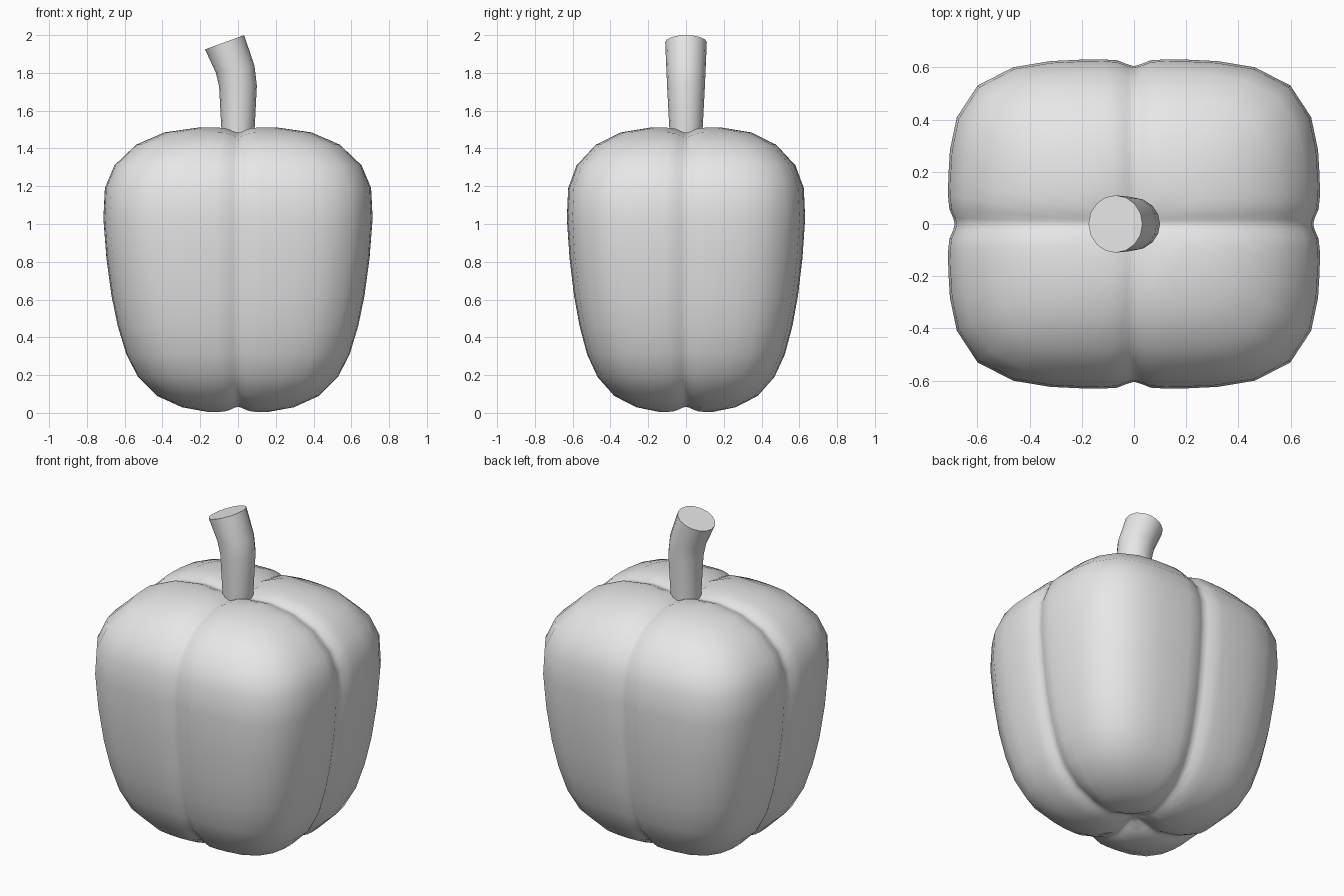
import bpy, bmesh, math

old = bpy.data.objects.get("Cube")
if old:
    bpy.data.objects.remove(old, do_unlink=True)

grey = bpy.data.materials.new("light grey")
grey.use_nodes = True
colour = (0.8, 0.8, 0.8, 1)
grey.diffuse_color = colour
grey.node_tree.nodes["Principled BSDF"].inputs["Base Color"].default_value = colour


def finish(bm, name, angle):
    """Turn a bmesh into a smooth shaded object."""
    bmesh.ops.recalc_face_normals(bm, faces=bm.faces)
    mesh = bpy.data.meshes.new(name)
    bm.to_mesh(mesh)
    bm.free()
    mesh.materials.append(grey)
    obj = bpy.data.objects.new(name, mesh)
    bpy.context.collection.objects.link(obj)
    bpy.ops.object.select_all(action="DESELECT")
    obj.select_set(True)
    bpy.context.view_layer.objects.active = obj
    bpy.ops.object.shade_smooth_by_angle(angle=math.radians(angle))
    return obj


def bridge(bm, rings):
    """Join neighbouring rings of vertices with quads."""
    for low, high in zip(rings, rings[1:]):
        n = len(low)
        for i in range(n):
            j = (i + 1) % n
            bm.faces.new((low[i], low[j], high[j], high[i]))


def close(bm, ring, z):
    """Close a ring with a fan to a centre point."""
    tip = bm.verts.new((0, 0, z))
    for i, v in enumerate(ring):
        bm.faces.new((v, ring[(i + 1) % len(ring)], tip))


# Body: squarish rings stacked along a profile of (half width, height)
PROFILE = [(0.04, 0.04), (0.09, 0.025), (0.17, 0.005), (0.30, 0.03),
           (0.43, 0.09), (0.53, 0.19), (0.592, 0.31), (0.637, 0.46),
           (0.67, 0.62), (0.697, 0.82), (0.713, 1.03), (0.705, 1.19),
           (0.655, 1.31), (0.54, 1.42), (0.39, 1.485), (0.22, 1.51),
           (0.10, 1.50), (0.04, 1.492)]
DEPTH = 0.885       # body depth relative to width
STEPS = 14          # segments per quarter turn


def squircle(turn):
    """Point on a rounded square, with points gathered near the grooves."""
    quarter, step = divmod(turn, STEPS)
    u = step / STEPS
    u = u - 0.11 * math.sin(2 * math.pi * u)
    a = (quarter + u) * math.pi / 2
    c, s = math.cos(a), math.sin(a)
    r = (c ** 4 + s ** 4) ** -0.25
    return c * r, s * r


bm = bmesh.new()
outline = [squircle(i) for i in range(4 * STEPS)]
rings = [[bm.verts.new((x * w, y * w * DEPTH, z)) for x, y in outline]
         for w, z in PROFILE]
bridge(bm, rings)
close(bm, rings[0], 0.045)
close(bm, rings[-1], 1.49)
bmesh.ops.recalc_face_normals(bm, faces=bm.faces)
bm.normal_update()

# Four grooves pressed in along the surface normals
moves = []
for v in bm.verts:
    near = min(abs(v.co.x), abs(v.co.y))
    moves.append(v.normal * 0.026 * math.exp(-(near / 0.045) ** 2))
for v, move in zip(bm.verts, moves):
    v.co -= move
finish(bm, "pepper_body", 80)

# Stem: widening, bent tube as (x, z, radius, tilt in degrees)
STEM = [(0, 1.43, 0.085, 0), (0, 1.5, 0.088, 0), (0, 1.73, 0.1, 2),
        (-0.015, 1.82, 0.104, 11), (-0.071, 1.962, 0.11, 20)]
SIDES = 16
bm = bmesh.new()
rings = []
for x, z, r, tilt in STEM:
    t = math.radians(tilt)
    ring = []
    for i in range(SIDES):
        a = 2 * math.pi * i / SIDES
        along = r * math.cos(a)
        ring.append(bm.verts.new((x + along * math.cos(t), r * math.sin(a),
                                  z + along * math.sin(t))))
    rings.append(ring)
bridge(bm, rings)
bm.faces.new(rings[0])
bm.faces.new(rings[-1])
finish(bm, "stem", 40)
